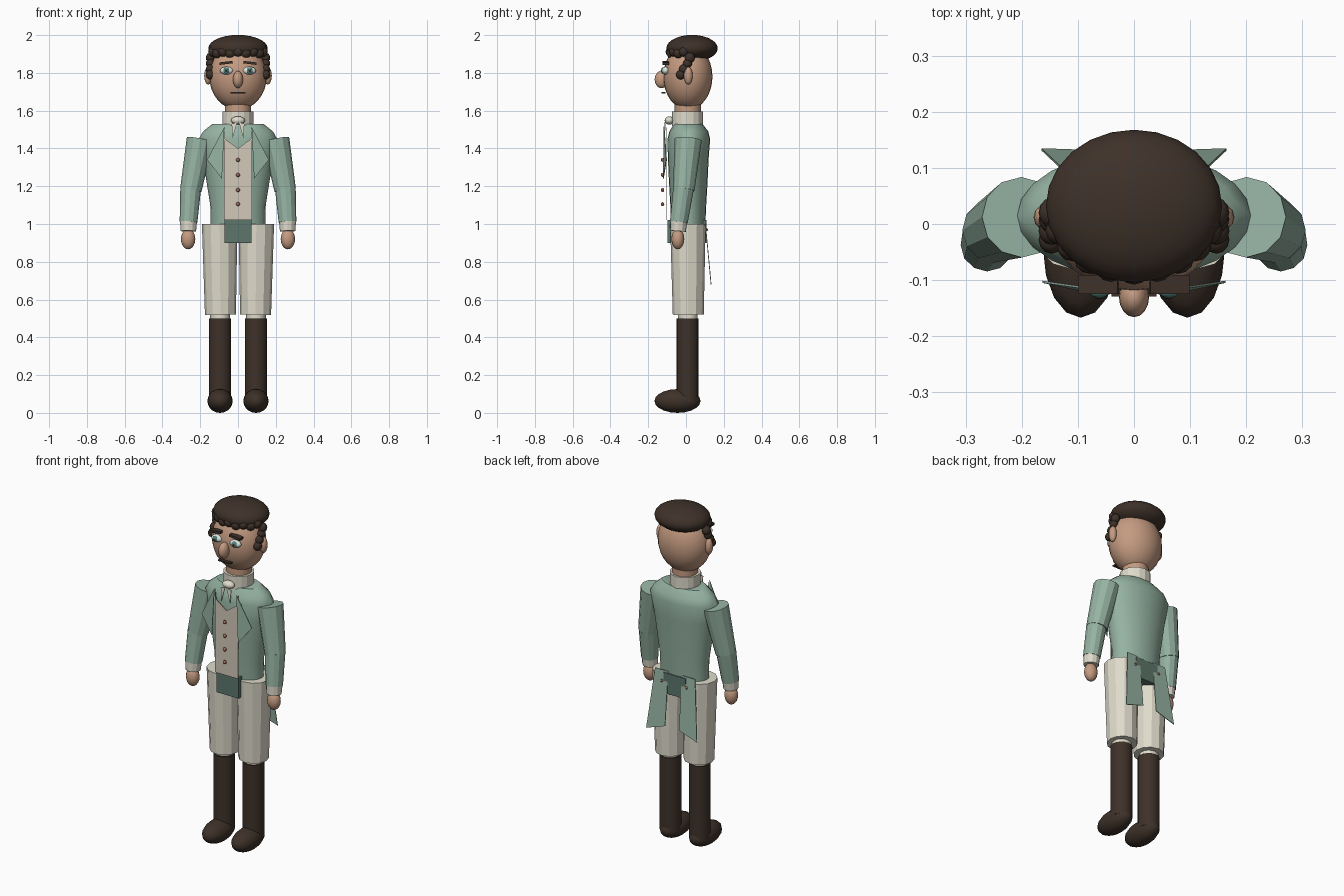
import bpy, bmesh, math
from mathutils import Vector

if "Cube" in bpy.data.objects:
    bpy.data.objects.remove(bpy.data.objects["Cube"])


def mat(name, r, g, b):
    m = bpy.data.materials.new(name)
    m.diffuse_color = (r, g, b, 1)
    m.use_nodes = True
    m.node_tree.nodes["Principled BSDF"].inputs["Base Color"].default_value = m.diffuse_color
    return m


SKIN = mat("skin", .56, .33, .22)
COAT = mat("sage green", .30, .445, .36)
DARK = mat("dark green", .11, .18, .15)
CREAM = mat("cream", .74, .71, .60)
VEST = mat("beige", .65, .58, .48)
HAIR = mat("dark brown", .048, .031, .022)
IRIS = mat("teal", .09, .26, .22)
WHITE = mat("eye white", .75, .82, .79)
COPPER = mat("copper", .34, .16, .10)


def finish(bm, name, m, smooth=True):
    bmesh.ops.recalc_face_normals(bm, faces=bm.faces)
    me = bpy.data.meshes.new(name)
    bm.to_mesh(me)
    bm.free()
    me.materials.append(m)
    o = bpy.data.objects.new(name, me)
    bpy.context.collection.objects.link(o)
    if smooth:
        bpy.ops.object.select_all(action='DESELECT')
        bpy.context.view_layer.objects.active = o
        o.select_set(True)
        bpy.ops.object.shade_smooth_by_angle(angle=math.radians(40))
    return o


def ball(name, c, r, m, u=16, v=10):
    bm = bmesh.new()
    bmesh.ops.create_uvsphere(bm, u_segments=u, v_segments=v, radius=1)
    for p in bm.verts:
        p.co = Vector((p.co.x * r[0] + c[0], p.co.y * r[1] + c[1], p.co.z * r[2] + c[2]))
    return finish(bm, name, m)


def box(name, c, s, m, roll=0):
    bm = bmesh.new()
    bmesh.ops.create_cube(bm, size=1)
    for p in bm.verts:
        x, z = p.co.x * s[0], p.co.z * s[2]
        p.co = Vector((c[0] + x * math.cos(roll) - z * math.sin(roll), c[1] + p.co.y * s[1],
                       c[2] + x * math.sin(roll) + z * math.cos(roll)))
    return finish(bm, name, m, False)


def tube(name, a, b, ra, rb, m, n=12, smooth=False):
    """Capped tapered cylinder from point a to point b."""
    a, b = Vector(a), Vector(b)
    bm = bmesh.new()
    bmesh.ops.create_cone(bm, cap_ends=True, segments=n, radius1=ra, radius2=rb, depth=(b - a).length)
    turn = Vector((0, 0, 1)).rotation_difference(b - a)
    for p in bm.verts:
        p.co = turn @ p.co + (a + b) / 2
    return finish(bm, name, m, smooth)


def loft(name, rings, m, n=24):
    """Stack of ellipses (z, rx, ry, centre y) with closed ends."""
    bm = bmesh.new()
    loops = []
    for z, rx, ry, cy in rings:
        loops.append([bm.verts.new((rx * math.cos(i * math.tau / n), cy + ry * math.sin(i * math.tau / n), z))
                      for i in range(n)])
    for lo, hi in zip(loops, loops[1:]):
        for i in range(n):
            j = (i + 1) % n
            bm.faces.new((lo[i], lo[j], hi[j], hi[i]))
    bm.faces.new(loops[0])
    bm.faces.new(loops[-1])
    return finish(bm, name, m)


def plate(name, pts, m, thick=.004):
    """Thin flat cloth piece."""
    bm = bmesh.new()
    back = [bm.verts.new((x, y + thick, z)) for x, y, z in pts]
    front = [bm.verts.new(p) for p in pts]
    bm.faces.new(front)
    bm.faces.new(back)
    k = len(pts)
    for i in range(k):
        bm.faces.new((front[i], front[(i + 1) % k], back[(i + 1) % k], back[i]))
    return finish(bm, name, m, False)


# Coat body and hips
loft("coat_body", [(.99, .145, .09, .012), (1.1, .147, .095, .012), (1.22, .166, .102, .012),
                   (1.35, .187, .108, .012), (1.45, .208, .113, .015), (1.49, .185, .103, .015),
                   (1.53, .135, .075, .012)], COAT)
box("hips", (0, .005, .96), (.145, .205, .12), DARK)

# Waistcoat front with notched neckline, and buttons
plate("waistcoat", [(-.075, -.107, 1.02), (.075, -.107, 1.02), (.075, -.107, 1.51), (.068, -.107, 1.45),
                    (0, -.107, 1.40), (-.068, -.107, 1.45), (-.075, -.107, 1.51)], VEST)
for z in (1.105, 1.18, 1.26, 1.34):
    ball("waistcoat_button", (0, -.124, z), (.011, .009, .011), COPPER, 10, 6)

# Collar, neck and cravat
tube("collar", (0, .008, 1.52), (0, .008, 1.595), .083, .083, CREAM, 16)
tube("neck", (0, .01, 1.55), (0, .01, 1.66), .07, .07, SKIN, 16, True)
ball("cravat_knot", (0, -.088, 1.548), (.037, .025, .022), CREAM)

# Head and face
ball("head", (0, .01, 1.78), (.152, .13, .175), SKIN, 24, 16)
ball("nose", (0, -.13, 1.765), (.027, .036, .046), SKIN)
box("mouth", (0, -.119, 1.695), (.08, .02, .007), HAIR)

# Hair cap and fringe of curls
ball("hair_cap", (0, .032, 1.93), (.157, .136, .071), HAIR, 24, 14)
for i in range(9):
    t = math.radians(-68 + 17 * i)
    ball("fringe_curl", (.14 * math.sin(t), .03 - .112 * math.cos(t), 1.912 - .008 * (i % 2)),
         (.028, .026, .027), HAIR, 12, 8)

# Mirrored parts
for s in (-1, 1):
    # Face details
    ball("ear", (s * .158, .012, 1.785), (.021, .023, .047), SKIN, 12, 8)
    ball("eye", (s * .06, -.108, 1.812), (.035, .02, .021), WHITE)
    ball("iris", (s * .062, -.122, 1.812), (.017, .01, .017), IRIS, 12, 8)
    ball("pupil", (s * .062, -.129, 1.812), (.008, .005, .008), HAIR, 10, 6)
    box("eyebrow", (s * .063, -.108, 1.853), (.07, .034, .013), HAIR, -s * .12)
    for y, z, r in ((.02, 1.88, .027), (.008, 1.85, .024), (-.012, 1.82, .025), (-.028, 1.79, .025)):
        ball("sideburn_curl", (s * .147, y, z), (.023, r, r), HAIR, 12, 8)

    # Cravat tail and lapel
    plate("cravat_tail", [(s * .004, -.114, 1.54), (s * .034, -.112, 1.53), (s * .028, -.116, 1.455)], CREAM)
    plate("lapel", [(s * .072, -.118, 1.515), (s * .163, -.105, 1.34), (s * .085, -.122, 1.24)], COAT)

    # Arm
    shoulder, elbow, wrist = (s * .2, .012, 1.447), (s * .25, -.012, 1.18), (s * .262, -.038, 1.01)
    tube("upper_sleeve", elbow, shoulder, .057, .072, COAT)
    tube("lower_sleeve", wrist, (s * .2505, -.013, 1.19), .047, .055, COAT)
    tube("cuff", (s * .263, -.042, .962), (s * .262, -.038, 1.015), .041, .045, CREAM)
    ball("hand", (s * .264, -.043, .92), (.038, .034, .054), SKIN)

    # Leg
    tube("breeches", (s * .093, .012, .52), (s * .097, .01, 1.0), .082, .094, CREAM)
    tube("stocking", (s * .095, .01, .47), (s * .095, .01, .56), .052, .052, CREAM, 16, True)
    tube("boot_shaft", (s * .095, .008, .06), (s * .095, .008, .5), .059, .059, HAIR, 16, True)
    ball("shoe", (s * .095, -.045, .063), (.067, .122, .063), HAIR)

    # Coat tail with its button
    plate("coat_tail", [(s * .045, .098, 1.03), (s * .13, .098, 1.03), (s * .165, .131, .68),
                        (s * .045, .127, .72)], COAT)
    ball("tail_button", (s * .08, .11, .97), (.008, .006, .008), COPPER, 8, 6)
